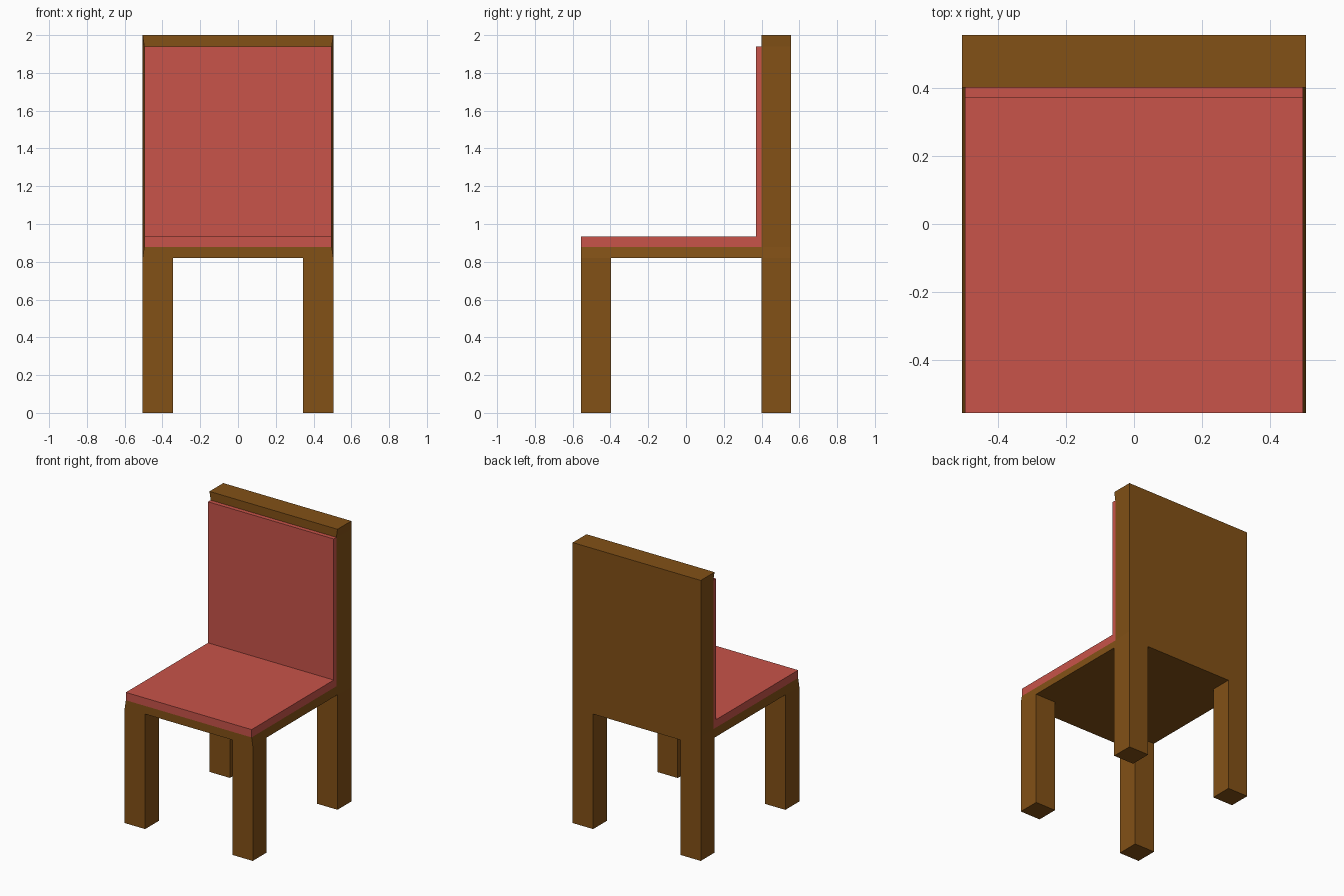
import bpy, bmesh

if "Cube" in bpy.data.objects:
    bpy.data.objects.remove(bpy.data.objects["Cube"])


def material(name, color):
    m = bpy.data.materials.new(name)
    m.diffuse_color = (*color, 1)
    m.use_nodes = True
    m.node_tree.nodes["Principled BSDF"].inputs["Base Color"].default_value = m.diffuse_color
    return m


WOOD = material("wood", (0.225, 0.082, 0.008))
FABRIC = material("red_fabric", (0.578, 0.087, 0.067))

HX, HY = 0.505, 0.555        # half width and depth of the frame
CX = 0.496                   # half width of the cushions
LEG_X, LEG_Y = 0.344, 0.398  # inner faces of the legs
Z_LEG, Z_SEAT, Z_PAD, Z_BACK, Z_TOP = 0.82, 0.878, 0.934, 1.94, 2.0
Y_BACK, Y_PAD = 0.40, 0.37


def loft(name, sections, mat):
    """Skin a row of matching cross-sections and cap both ends."""
    bm = bmesh.new()
    rings = [[bm.verts.new(p) for p in s] for s in sections]
    n = len(rings[0])
    for a, b in zip(rings, rings[1:]):
        for i in range(n):
            j = (i + 1) % n
            bm.faces.new((a[i], a[j], b[j], b[i]))
    bm.faces.new(rings[0][::-1])
    bm.faces.new(rings[-1])
    bmesh.ops.recalc_face_normals(bm, faces=bm.faces)
    me = bpy.data.meshes.new(name)
    bm.to_mesh(me)
    bm.free()
    me.materials.append(mat)
    ob = bpy.data.objects.new(name, me)
    bpy.context.collection.objects.link(ob)
    return ob


def rect(x0, x1, y0, y1, z):
    return [(x0, y0, z), (x1, y0, z), (x1, y1, z), (x0, y1, z)]


# Four square legs
for side, sx in (("left", -1), ("right", 1)):
    for end, y0, y1 in (("front", -HY, -LEG_Y), ("back", Y_BACK, HY)):
        x0, x1 = sorted((sx * LEG_X, sx * HX))
        loft(f"{end}_{side}_leg",
             [rect(x0, x1, y0, y1, z) for z in (0, Z_LEG)], WOOD)

# Seat board, its sides leaning in slightly to meet the cushion
loft("seat", [rect(-HX, HX, -HY, Y_BACK, Z_LEG),
              rect(-CX, CX, -HY, Y_BACK, Z_SEAT)], WOOD)

# Backrest, front edges pinched to the cushion width
loft("backrest",
     [[(-w, Y_BACK, z), (w, Y_BACK, z), (HX, HY, z), (-HX, HY, z)]
      for z, w in ((Z_LEG, HX), (Z_SEAT, CX), (Z_BACK, CX), (Z_TOP, HX))], WOOD)

# L-shaped cushion covering the seat and backrest
profile = [(-HY, Z_SEAT), (Y_BACK, Z_SEAT), (Y_BACK, Z_BACK),
           (Y_PAD, Z_BACK), (Y_PAD, Z_PAD), (-HY, Z_PAD)]
loft("cushion", [[(x, y, z) for y, z in profile] for x in (-CX, CX)], FABRIC)
